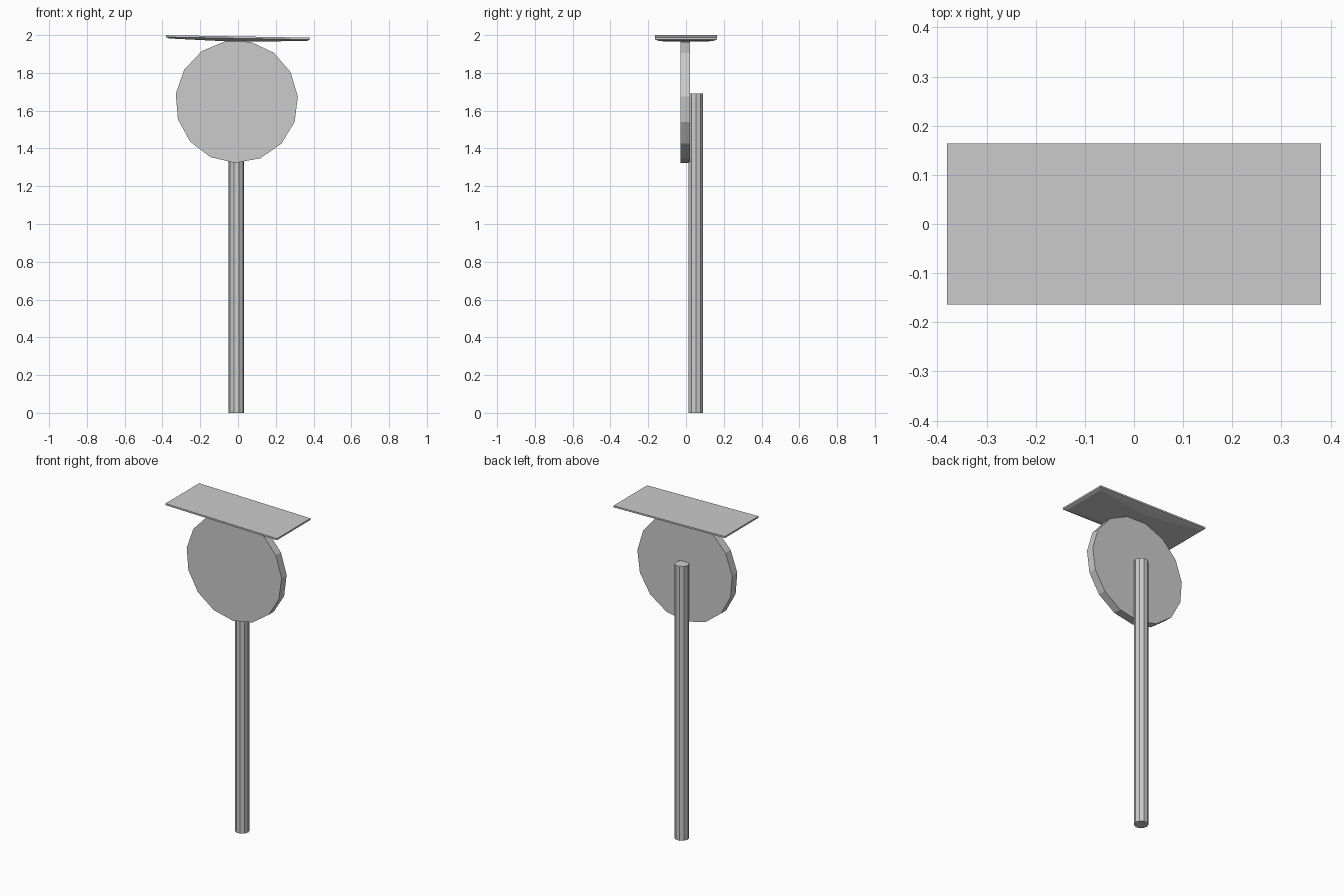
import bpy, bmesh
from math import cos, sin, pi, radians
from mathutils import Matrix

if "Cube" in bpy.data.objects:
    bpy.data.objects.remove(bpy.data.objects["Cube"])


def make_object(name, rings, matrix=None):
    """Bridge equal-length rings of points and cap both ends."""
    bm = bmesh.new()
    loops = [[bm.verts.new(p) for p in ring] for ring in rings]
    n = len(loops[0])
    for a, b in zip(loops, loops[1:]):
        for i in range(n):
            j = (i + 1) % n
            bm.faces.new((a[i], a[j], b[j], b[i]))
    bm.faces.new(loops[0])
    bm.faces.new(loops[-1])
    if matrix:
        bm.transform(matrix)
    bmesh.ops.recalc_face_normals(bm, faces=bm.faces)
    mesh = bpy.data.meshes.new(name)
    bm.to_mesh(mesh)
    bm.free()
    obj = bpy.data.objects.new(name, mesh)
    bpy.context.collection.objects.link(obj)
    return obj


def circle(r, n, z, start=0.0):
    return [(r * cos(start + 2 * pi * i / n), r * sin(start + 2 * pi * i / n), z)
            for i in range(n)]


def rect(hx, hy, z):
    return [(-hx, -hy, z), (hx, -hy, z), (hx, hy, z), (-hx, hy, z)]


# Ten-sided pole standing behind the disc
make_object("pole", [circle(0.041, 10, 0), circle(0.041, 10, 1.69)],
            Matrix.Translation((-0.008, 0.052, 0)))

# Fifteen-sided sign disc facing the front, turned slightly
make_object("sign_disc",
            [circle(0.325, 15, -0.025, radians(-91.3)),
             circle(0.325, 15, 0.025, radians(-91.3))],
            Matrix.Translation((-0.007, -0.004, 1.648)) @ Matrix.Rotation(pi / 2, 4, 'X'))

# Slightly tilted top plate with a bevelled, bulging underside
make_object("top_plate",
            [rect(0.38, 0.164, 0), rect(0.38, 0.164, -0.010),
             rect(0.366, 0.145, -0.017), rect(0.06, 0.10, -0.027)],
            Matrix.Translation((0, 0, 1.993)) @ Matrix.Rotation(radians(1.0), 4, 'Y'))
